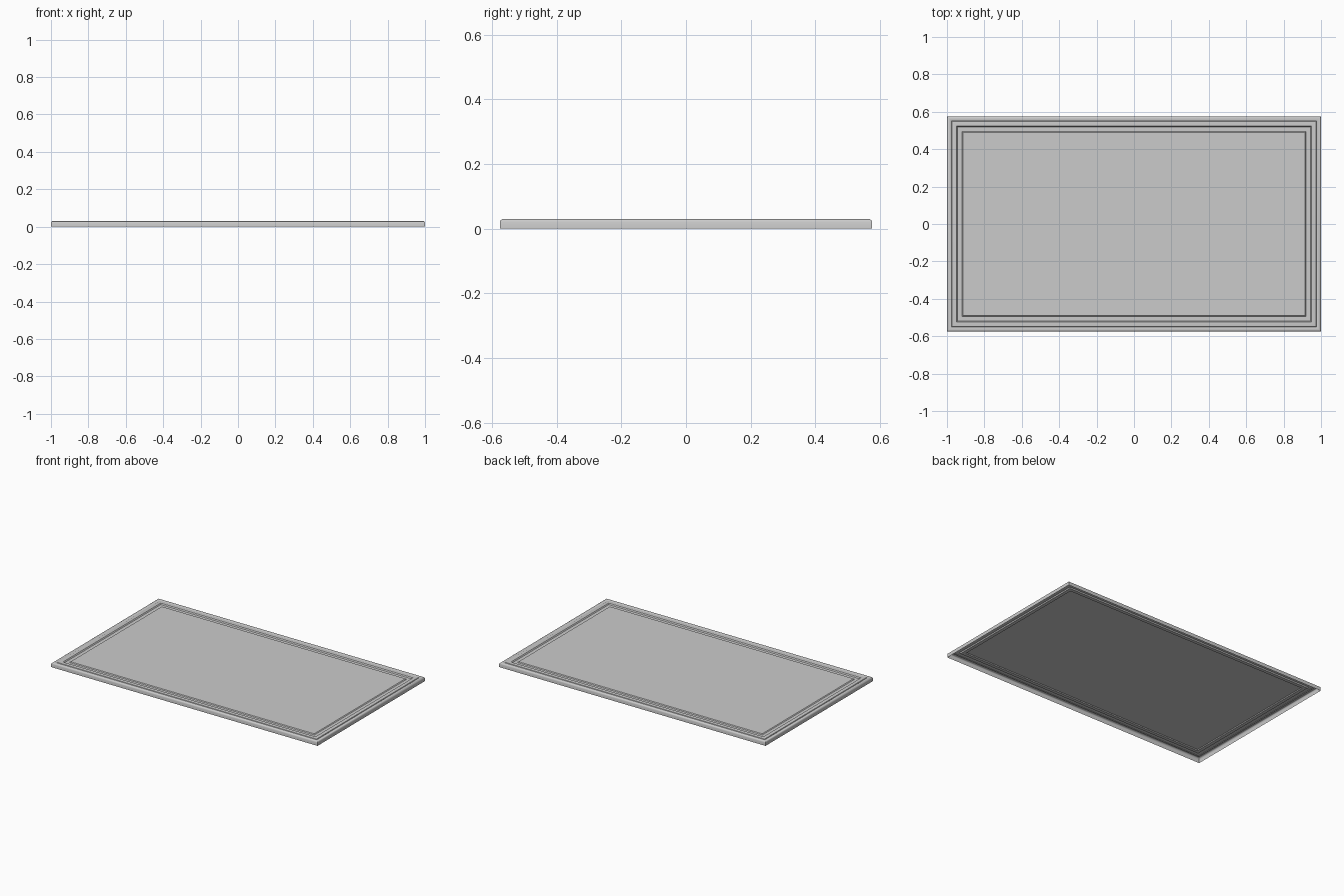
import bpy, bmesh

if "Cube" in bpy.data.objects:
    bpy.data.objects.remove(bpy.data.objects["Cube"])

HALF_X, HALF_Y = 1.0, 0.575

# Moulding profile from the outer bottom edge to the panel: (inset, height)
PROFILE = [
    (0.000, 0.000), (0.000, 0.021), (0.002, 0.026), (0.006, 0.029),
    (0.010, 0.030), (0.020, 0.029), (0.025, 0.025),   # rounded rim into first groove
    (0.027, 0.029), (0.032, 0.030), (0.052, 0.029),   # middle ridge
    (0.057, 0.022), (0.080, 0.022),                   # inner groove
    (0.085, 0.027),                                   # panel edge
]


def ring(bm, inset, z):
    """Mitred rectangle of four vertices."""
    x, y = HALF_X - inset, HALF_Y - inset
    return [bm.verts.new((sx * x, sy * y, z))
            for sx, sy in ((-1, -1), (1, -1), (1, 1), (-1, 1))]


# Open-backed framed panel: bridge the rings, then cap with the flat panel
bm = bmesh.new()
rings = [ring(bm, i, z) for i, z in PROFILE]
for a, b in zip(rings, rings[1:]):
    for k in range(4):
        n = (k + 1) % 4
        bm.faces.new((a[k], a[n], b[n], b[k]))
bm.faces.new(rings[-1])

mesh = bpy.data.meshes.new("framed_panel")
bm.to_mesh(mesh)
bm.free()
panel = bpy.data.objects.new("framed_panel", mesh)
bpy.context.collection.objects.link(panel)

bpy.context.view_layer.objects.active = panel
panel.select_set(True)
bpy.ops.object.shade_smooth_by_angle(angle=0.6)
